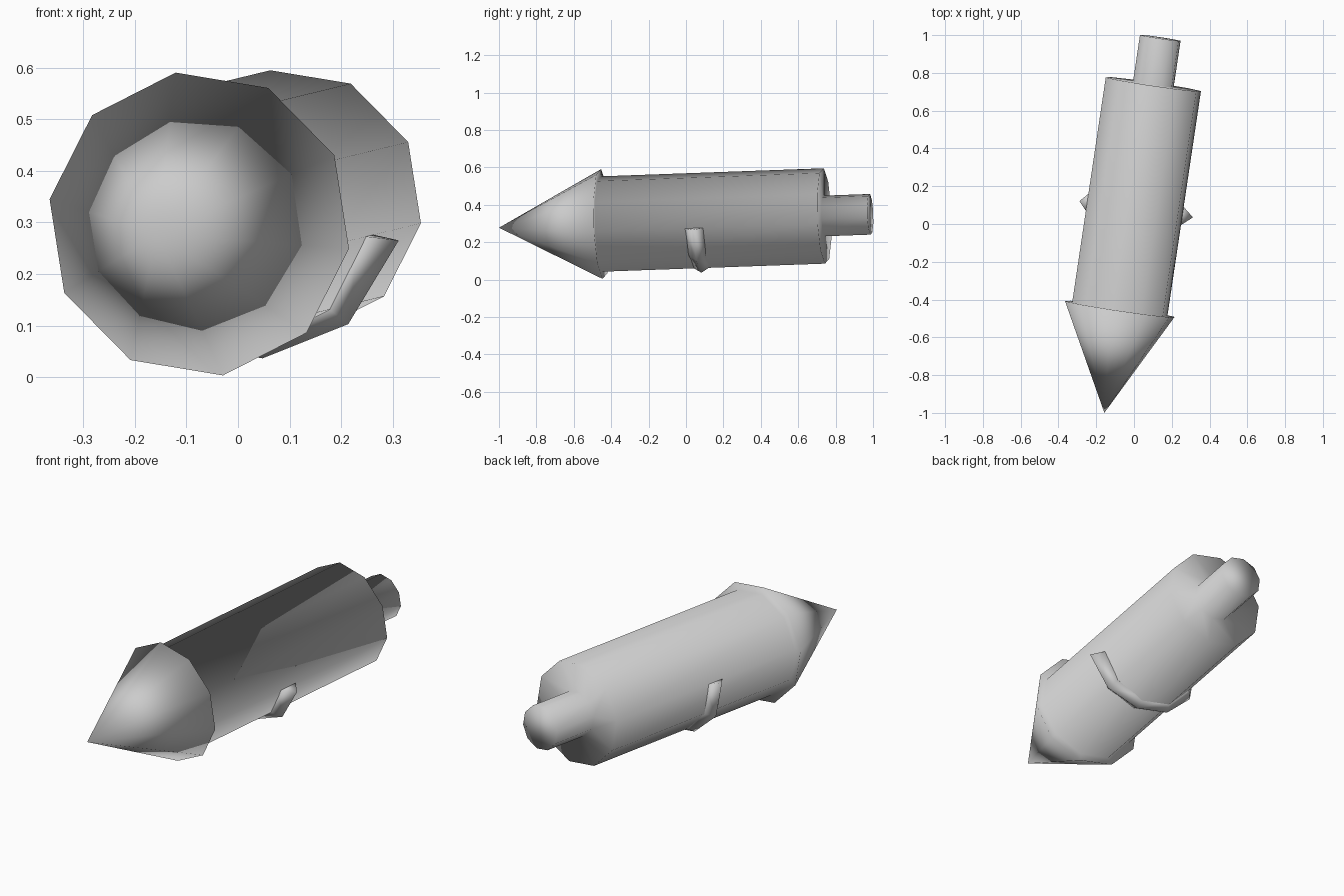
import bpy, bmesh
from math import sin, cos, radians
from mathutils import Vector

if "Cube" in bpy.data.objects:
    bpy.data.objects.remove(bpy.data.objects["Cube"])

SIDES = 10
PHASE = -9.3                      # angle of the first corner, in degrees
ORIGIN = Vector((-0.075, -0.45, 0.297))          # centre of the nose base
AXIS = Vector((0.1775, 1.19, 0.043)).normalized()  # long axis, nose to tail
RIGHT = AXIS.cross(Vector((0, 0, 1))).normalized()
UP = RIGHT.cross(AXIS)


def point(t, r, deg):
    a = radians(deg)
    return ORIGIN + AXIS * t + (RIGHT * cos(a) + UP * sin(a)) * r


def finish(bm, name):
    bmesh.ops.recalc_face_normals(bm, faces=bm.faces)
    for f in bm.faces:
        f.smooth = True
    me = bpy.data.meshes.new(name)
    bm.to_mesh(me)
    bm.free()
    ob = bpy.data.objects.new(name, me)
    bpy.context.collection.objects.link(ob)
    return ob


def bridge(bm, a, b, closed=True):
    n = len(a)
    for i in range(n if closed else n - 1):
        j = (i + 1) % n
        bm.faces.new((a[i], a[j], b[j], b[i]))


# Pointed nose, wide collar, barrel and tail stub as one smooth lathe
bm = bmesh.new()
profile = [(0, 0.297), (0, 0.258), (1.204, 0.258), (1.204, 0.11), (1.452, 0.11)]
rings = [[bm.verts.new(point(t, r, PHASE + 360 * i / SIDES)) for i in range(SIDES)]
         for t, r in profile]
for a, b in zip(rings, rings[1:]):
    bridge(bm, a, b)
tip = bm.verts.new(point(-0.556, 0, 0))
for i in range(SIDES):
    bm.faces.new((tip, rings[0][(i + 1) % SIDES], rings[0][i]))
bm.faces.new(rings[-1])
finish(bm, "pointed_body")

# Triangular rib wrapped around the lower half of the barrel
bm = bmesh.new()
mid, half = 0.535, 0.06
crest = [0.315, 0.30, 0.283, 0.283, 0.295, 0.30]
sections = [[bm.verts.new(point(t, rad, PHASE - 36 * i))
             for t, rad in ((mid - half, 0.245), (mid, r), (mid + half, 0.245))]
            for i, r in enumerate(crest)]
for a, b in zip(sections, sections[1:]):
    bridge(bm, a, b)
bm.faces.new(sections[0])
bm.faces.new(sections[-1])
finish(bm, "belly_rib")
